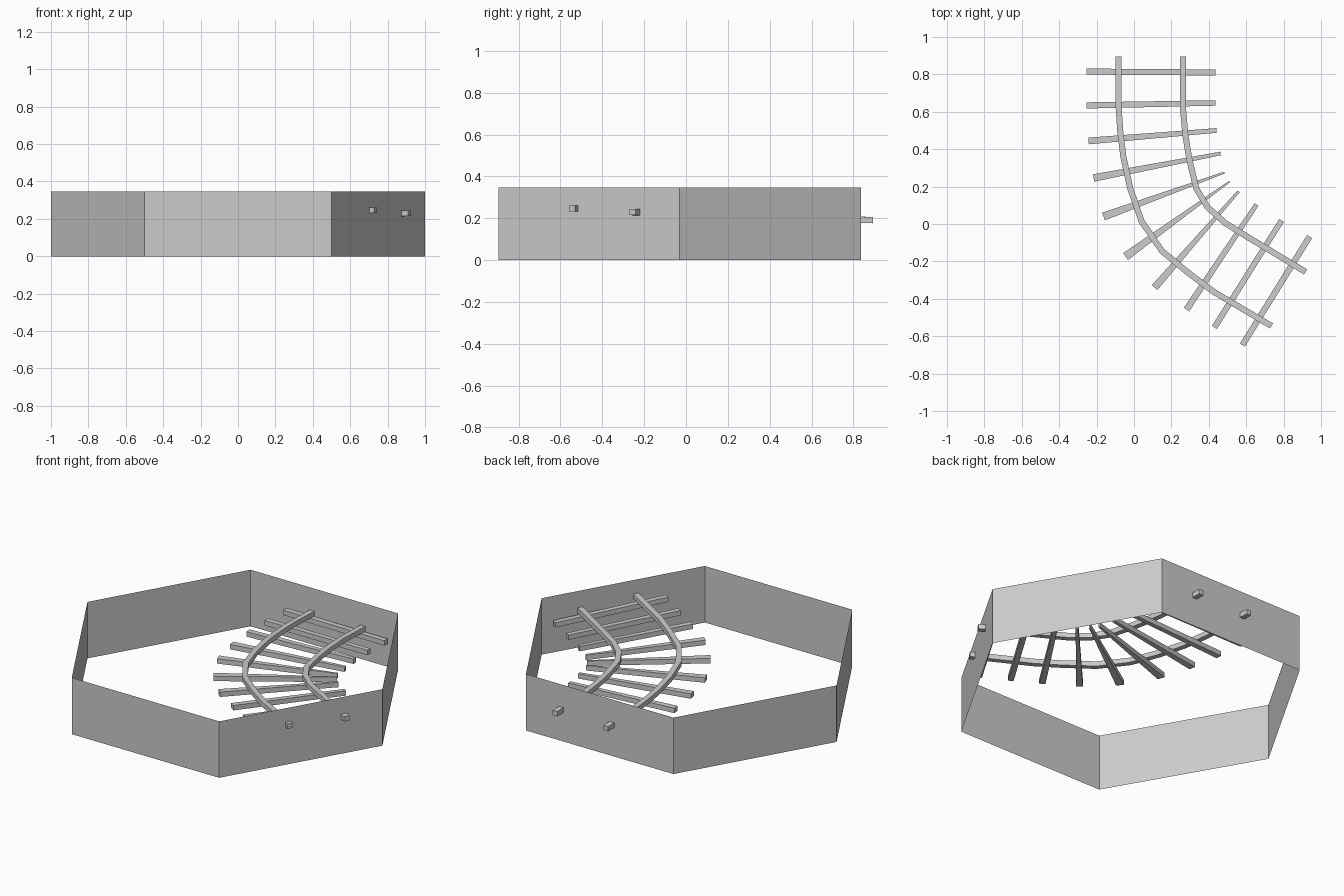
import bpy, math
from mathutils import Vector

if "Cube" in bpy.data.objects:
    bpy.data.objects.remove(bpy.data.objects["Cube"])

grey = bpy.data.materials.new("plain grey")
grey.diffuse_color = (0.6, 0.6, 0.6, 1)
grey.use_nodes = True
grey.node_tree.nodes["Principled BSDF"].inputs["Base Color"].default_value = grey.diffuse_color


def make(name, verts, faces):
    mesh = bpy.data.meshes.new(name)
    mesh.from_pydata(verts, [], faces)
    mesh.materials.append(grey)
    obj = bpy.data.objects.new(name, mesh)
    bpy.context.collection.objects.link(obj)
    return obj


def sweep(name, path, widths, height):
    """Rectangular bar whose top centre line follows the path."""
    verts, faces, n = [], [], len(path)
    for i, p in enumerate(path):
        d0 = (path[max(i, 1)] - path[max(i, 1) - 1]).xy.normalized()
        j = min(i, n - 2)
        d1 = (path[j + 1] - path[j]).xy.normalized()
        d = (d0 + d1).normalized()
        side = Vector((-d.y, d.x, 0)) * widths[i] / 2 / max(d.dot(d0), 0.5)
        down = Vector((0, 0, -height))
        verts += [p + side, p - side, p - side + down, p + side + down]
    for i in range(n - 1):
        for k in range(4):
            a, b = i * 4 + k, i * 4 + (k + 1) % 4
            faces.append((a, a + 4, b + 4, b))
    faces += [(0, 1, 2, 3), tuple(4 * n - 4 + k for k in (3, 2, 1, 0))]
    return make(name, verts, faces)


def climb(points, start, end):
    """Give a flat path a steady rise along its length."""
    lengths = [0.0]
    for a, b in zip(points, points[1:]):
        lengths.append(lengths[-1] + math.dist(a, b))
    return [Vector((x, y, start + (end - start) * l / lengths[-1]))
            for (x, y), l in zip(points, lengths)]


# Open six-sided wall, a single sheet
CY, H = -0.03, 0.346
ring = [(math.cos(math.radians(60 * k)), CY + math.sin(math.radians(60 * k))) for k in range(6)]
make("hexagon_wall",
     [(x, y, z) for z in (0, H) for x, y in ring],
     [(k, (k + 1) % 6, (k + 1) % 6 + 6, k + 6) for k in range(6)])

# Two curved, rising rails; the outer one climbs more, banking the track
outer = [(-.083, .895), (-.083, .64), (-.074, .50), (-.057, .36), (-.02, .19),
         (.04, .015), (.15, -.145), (.295, -.265), (.43, -.365), (.735, -.545)]
inner = [(.262, .895), (.262, .62), (.274, .48), (.296, .345), (.333, .19),
         (.393, .09), (.488, .005), (.60, -.065), (.917, -.256)]
RAIL = 0.03
sweep("outer_rail", climb(outer, .206, .262), [0.032] * len(outer), RAIL)
sweep("inner_rail", climb(inner, .206, .245), [0.032] * len(inner), RAIL)

# Fanned ties: outer end x, y, inner end x, y, outer width, inner width
ties = [(-.254, .815, .436, .81, .032, .032),
        (-.254, .634, .436, .647, .033, .029),
        (-.243, .444, .441, .50, .036, .025),
        (-.216, .246, .463, .377, .040, .019),
        (-.163, .04, .484, .275, .043, .010),
        (-.045, -.174, .511, .227, .045, .009),
        (.11, -.34, .559, .174, .040, .015),
        (.281, -.457, .655, .104, .035, .025),
        (.43, -.553, .789, .019, .032, .030),
        (.58, -.647, .939, -.067, .032, .032)]
for i, (ax, ay, bx, by, wa, wb) in enumerate(ties):
    t = 0.05 + 0.1 * i
    mid, bank = .176 + .0475 * t, .017 * t
    sweep(f"tie_{i + 1}", [Vector((ax, ay, mid + bank)), Vector((bx, by, mid - bank))], (wa, wb), 0.03)
